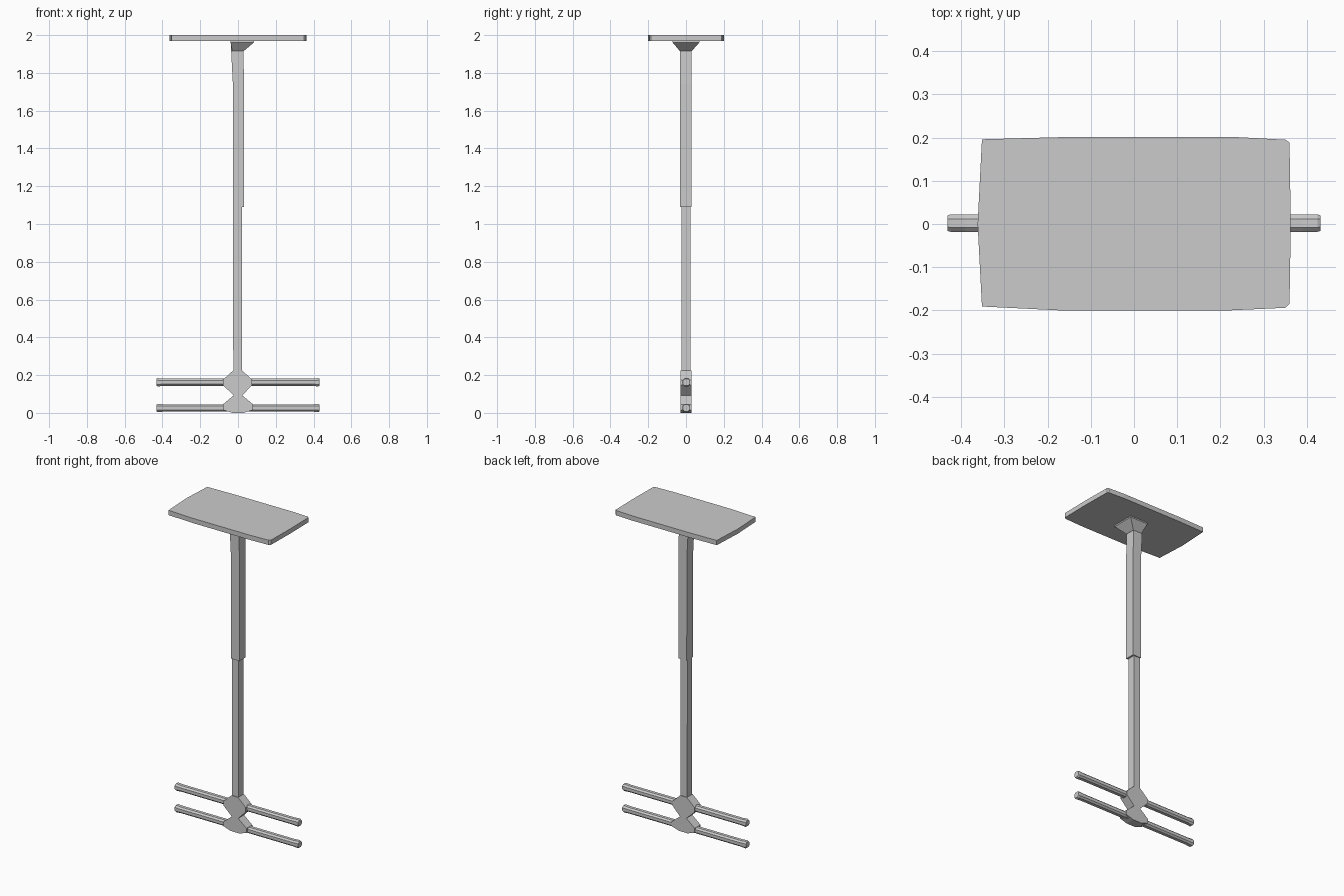
import bpy, bmesh
from mathutils import Vector

if "Cube" in bpy.data.objects:
    bpy.data.objects.remove(bpy.data.objects["Cube"])


def loft(name, rings):
    """Flat-faced closed solid through rings with equal point counts."""
    bm = bmesh.new()
    loops = [[bm.verts.new(Vector(p)) for p in r] for r in rings]
    n = len(loops[0])
    for a, b in zip(loops, loops[1:]):
        for i in range(n):
            j = (i + 1) % n
            bm.faces.new((a[i], a[j], b[j], b[i]))
    bm.faces.new(loops[0][::-1])
    bm.faces.new(loops[-1])
    bmesh.ops.recalc_face_normals(bm, faces=bm.faces[:])
    me = bpy.data.meshes.new(name)
    bm.to_mesh(me)
    bm.free()
    ob = bpy.data.objects.new(name, me)
    bpy.context.collection.objects.link(ob)
    return ob


def rect(x0, x1, y0, y1, z):
    return [(x0, y0, z), (x1, y0, z), (x1, y1, z), (x0, y1, z)]


def plate(name, profile, y0, y1):
    """Front-view profile extruded along y."""
    return loft(name, [[(x, y, z) for x, z in profile] for y in (y0, y1)])


def bar_ring(x, z, ry, rz):
    """Chamfered cross-section of a foot bar."""
    pts = [(-1, -.5), (-.5, -1), (.5, -1), (1, -.5), (1, .5), (.5, 1), (-.5, 1), (-1, .5)]
    return [(x, .002 + u * ry, z + v * rz) for u, v in pts]


# Sign panel with slightly bowed edges
outline = [(-.352, -.191), (-.17, -.2), (.22, -.2), (.35, -.194), (.36, -.185),
           (.363, 0), (.36, .188), (.352, .195), (.24, .201), (-.17, .201),
           (-.352, .196), (-.362, 0)]
loft("top_panel", [[(x, y, z) for x, y in outline] for z in (1.97, 2.0)])

# Flared bracket beneath the panel
loft("panel_bracket", [rect(-.03, .03, -.032, .03, 1.915),
                       rect(-.04, .085, -.072, .072, 1.962),
                       rect(-.04, .085, -.072, .072, 1.975)])

# Lower pole and the thicker sleeve around its upper half
loft("lower_pole", [rect(-.025, .02, -.025, .024, .2),
                    rect(-.026, .021, -.025, .024, 1.1)])
loft("upper_sleeve", [rect(-.026, .032, -.032, .03, 1.09),
                      rect(-.027, .032, -.032, .03, 1.74),
                      rect(-.038, .028, -.032, .03, 1.95)])

# Two faceted hubs, pinched where they meet
plate("upper_hub", [(-.025, .225), (-.08, .175), (-.08, .147), (-.022, .092),
                    (.022, .092), (.075, .147), (.075, .175), (.022, .225)], -.03, .028)
plate("lower_hub", [(-.02, .095), (-.08, .045), (-.08, .016), (-.03, 0),
                    (.03, 0), (.08, .016), (.08, .045), (.02, .095)], -.03, .028)

# Horizontal foot bars, slightly thicker at the tips
for label, z in (("upper", .162), ("lower", .026)):
    loft(label + "_foot_bar", [bar_ring(x, z, ry, rz) for x, ry, rz in (
        (-.432, .018, .018), (-.425, .02, .022), (-.39, .02, .019),
        (.39, .02, .019), (.425, .02, .022), (.432, .018, .018))])
